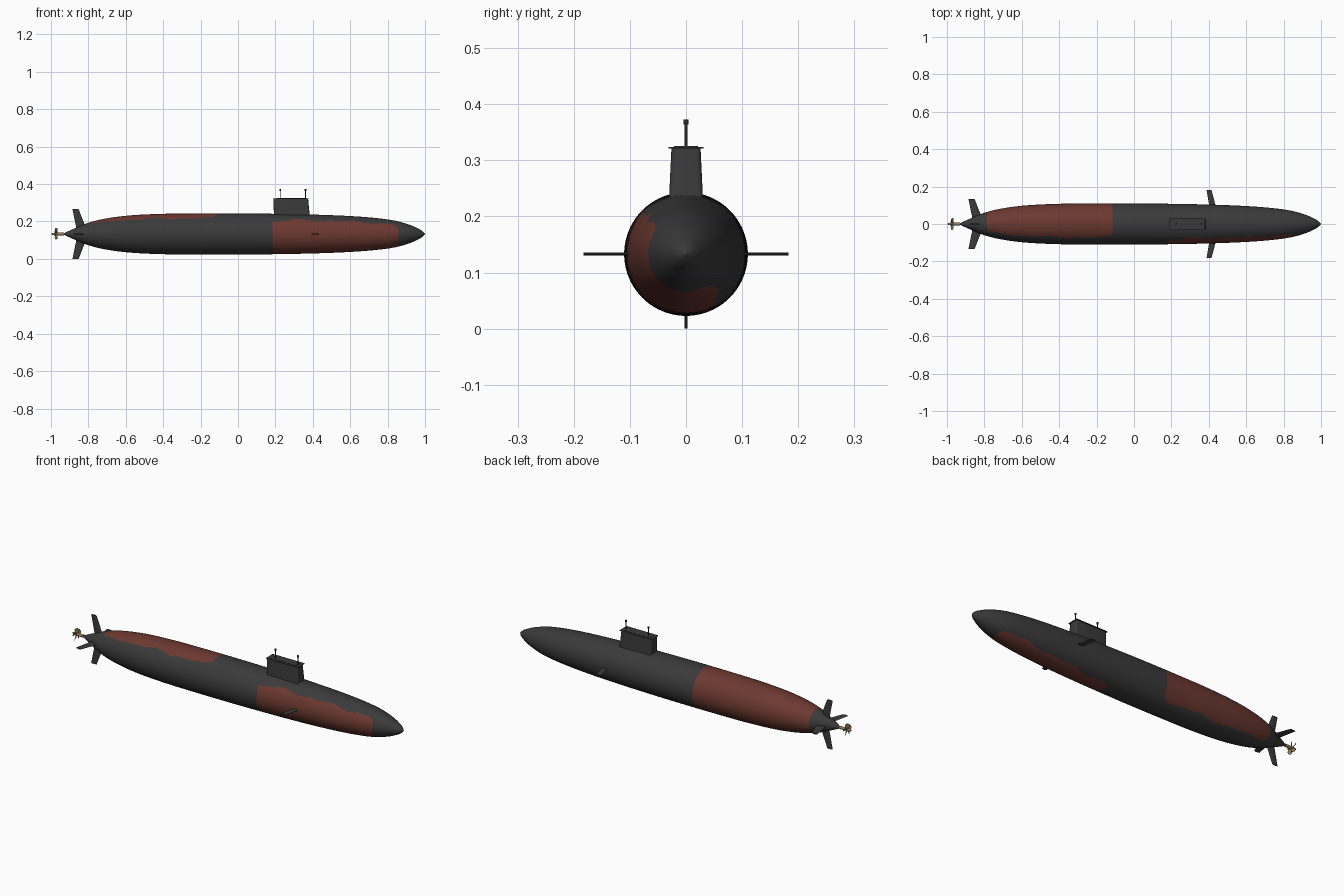
import bpy, bmesh, math
from mathutils import Matrix, Vector

if "Cube" in bpy.data.objects:
    bpy.data.objects.remove(bpy.data.objects["Cube"])

AXIS = 0.133  # height of the hull centreline


def material(name, rgb):
    m = bpy.data.materials.new(name)
    m.use_nodes = True
    m.diffuse_color = (*rgb, 1)
    bsdf = m.node_tree.nodes["Principled BSDF"]
    bsdf.inputs["Base Color"].default_value = (*rgb, 1)
    bsdf.inputs["Roughness"].default_value = 0.8
    return m


GREY = material("dark grey", (0.042, 0.042, 0.042))
RED = material("rust red", (0.15, 0.04, 0.03))
BLACK = material("near black", (0.022, 0.022, 0.022))
BRONZE = material("bronze", (0.28, 0.2, 0.1))


def finish(name, bm, *mats, smooth=False):
    bmesh.ops.recalc_face_normals(bm, faces=bm.faces[:])
    mesh = bpy.data.meshes.new(name)
    bm.to_mesh(mesh)
    bm.free()
    for m in mats:
        mesh.materials.append(m)
    ob = bpy.data.objects.new(name, mesh)
    bpy.context.collection.objects.link(ob)
    if smooth:
        bpy.ops.object.select_all(action="DESELECT")
        ob.select_set(True)
        bpy.context.view_layer.objects.active = ob
        bpy.ops.object.shade_smooth_by_angle(angle=math.radians(35))
    return ob


def loft(bm, rings):
    """Skin a list of equal-length closed rings and cap both ends."""
    vs = [[bm.verts.new(p) for p in r] for r in rings]
    n = len(vs[0])
    for a, b in zip(vs, vs[1:]):
        for i in range(n):
            bm.faces.new((a[i], a[(i + 1) % n], b[(i + 1) % n], b[i]))
    bm.faces.new(vs[0])
    bm.faces.new(vs[-1])


def revolve(bm, profile, steps, centre):
    """Spin (x, radius) points around an axis along x."""
    vs = [bm.verts.new((x, centre[0], centre[1] + r)) for x, r in profile]
    es = [bm.edges.new(p) for p in zip(vs, vs[1:])]
    bmesh.ops.spin(bm, geom=vs + es, cent=(0, *centre), axis=(1, 0, 0),
                   angle=math.tau, steps=steps)
    bmesh.ops.remove_doubles(bm, verts=bm.verts[:], dist=1e-5)


def smooth_path(pts, cuts):
    """Catmull-Rom curve through the points."""
    p = [Vector(q) for q in pts]
    p = [2 * p[0] - p[1]] + p + [2 * p[-1] - p[-2]]
    out = []
    for a, b, c, d in zip(p, p[1:], p[2:], p[3:]):
        for k in range(cuts):
            t = k / cuts
            out.append(0.5 * (2 * b + (c - a) * t + (2 * a - 5 * b + 4 * c - d) * t * t
                              + (3 * b - a - 3 * c + d) * t ** 3))
    return out + [p[-2]]


# Hull: spun profile with two painted patches
def in_patch(x, angle, x0, x1, a0, a1):
    wave = 3 * math.sin(x * 24) + 2 * math.sin(x * 41 + 1)
    u = (2 * x - x0 - x1) / (x1 - x0)
    v = (2 * (angle + wave) - a0 - a1) / (a1 - a0)
    return abs(u) ** 14 + abs(v) ** 14 < 1


profile = [(-0.94, 0), (-0.88, 0.027), (-0.8, 0.06), (-0.7, 0.084), (-0.57, 0.1),
           (-0.4, 0.108), (-0.2, 0.11), (0, 0.11), (0.2, 0.108), (0.4, 0.104),
           (0.58, 0.097), (0.72, 0.087), (0.83, 0.073), (0.91, 0.052),
           (0.96, 0.031), (0.985, 0.016), (1, 0)]
bm = bmesh.new()
revolve(bm, smooth_path(profile, 14), 96, (0, AXIS))
for f in bm.faces:
    c = f.calc_center_median()
    a = math.degrees(math.atan2(c.z - AXIS, c.y))
    low_edge = 288 + 40 * (c.x - 0.18)
    aft = in_patch(c.x, a, -0.79, -0.115, -50, 130)
    fore = in_patch(c.x, a % 360, 0.18, 0.855, 136, low_edge)
    f.material_index = int(aft or fore)
finish("hull", bm, GREY, RED, smooth=True)


# Sail: tapered tower with rounded corners
def rounded_rect(x0, x1, half_y, z, r=0.008):
    pts = []
    corners = ((x1, half_y, 0), (x0, half_y, 90), (x0, -half_y, 180), (x1, -half_y, 270))
    for cx, cy, start in corners:
        ox = cx - r if cx == x1 else cx + r
        oy = cy - math.copysign(r, cy)
        for k in range(4):
            t = math.radians(start + 30 * k)
            pts.append((ox + r * math.cos(t), oy + r * math.sin(t), z))
    return pts


bm = bmesh.new()
loft(bm, [rounded_rect(0.192, 0.385, 0.031, 0.215), rounded_rect(0.19, 0.375, 0.026, 0.321)])
finish("sail", bm, GREY, smooth=True)

bm = bmesh.new()
loft(bm, [rounded_rect(0.188, 0.38, 0.031, z, 0.004) for z in (0.321, 0.324)])
finish("sail_roof", bm, GREY)

bm = bmesh.new()
loft(bm, [rounded_rect(0.205, 0.365, 0.021, z, 0.004) for z in (0.324, 0.3255)])
finish("sail_hatch", bm, GREY)

# Masts with small heads
for name, x in (("aft_mast", 0.226), ("fore_mast", 0.361)):
    bm = bmesh.new()
    for r, z0, z1 in ((0.0025, 0.32, 0.368), (0.0048, 0.364, 0.373)):
        bmesh.ops.create_cone(bm, cap_ends=True, segments=12, radius1=r, radius2=r,
                              depth=z1 - z0,
                              matrix=Matrix.Translation((x, 0, (z0 + z1) / 2)))
    finish(name, bm, BLACK, smooth=True)


# Fins: thin swept blades with lens-shaped section, turned about the hull axis
def fin(name, turn, root, tip, thick):
    rot = Matrix.Rotation(math.radians(turn), 4, "X")
    rings = []
    for x0, x1, r in (root, tip):
        ring = []
        for t, side in ((0, 0), (0.3, 0.8), (0.65, 1), (1, 0), (0.65, -1), (0.3, -0.8)):
            p = rot @ Vector((x0 + (x1 - x0) * t, side * thick / 2, r))
            ring.append(p + Vector((0, 0, AXIS)))
        rings.append(ring)
    bm = bmesh.new()
    loft(bm, rings)
    finish(name, bm, GREY)


for i, name in enumerate(("upper_rudder", "right_stern_plane", "lower_rudder", "left_stern_plane")):
    fin(name, 90 * i, (-0.862, -0.808, 0.02), (-0.885, -0.852, 0.133), 0.006)
for name, turn in (("right_bow_plane", 90), ("left_bow_plane", -90)):
    fin(name, turn, (0.404, 0.44, 0.085), (0.388, 0.414, 0.183), 0.005)

# Propeller: hub and five pitched blades
bm = bmesh.new()
revolve(bm, [(-1, 0), (-0.993, 0.005), (-0.975, 0.008), (-0.93, 0.008), (-0.93, 0)], 16, (0, AXIS))
finish("propeller_hub", bm, BRONZE, smooth=True)

bm = bmesh.new()
for k in range(5):
    rot = Matrix.Translation((-0.972, 0, AXIS)) @ Matrix.Rotation(math.tau * k / 5, 4, "X")
    rings = []
    for r, half, pitch in ((0.004, 0.006, 35), (0.016, 0.011, 48), (0.026, 0.011, 58), (0.032, 0.006, 62)):
        turn = Matrix.Rotation(math.radians(pitch), 4, "Z")
        rings.append([rot @ (turn @ Vector((sx * half, sy * 0.001, r)))
                      for sx, sy in ((-1, -1), (1, -1), (1, 1), (-1, 1))])
    loft(bm, rings)
finish("propeller_blades", bm, BRONZE)
